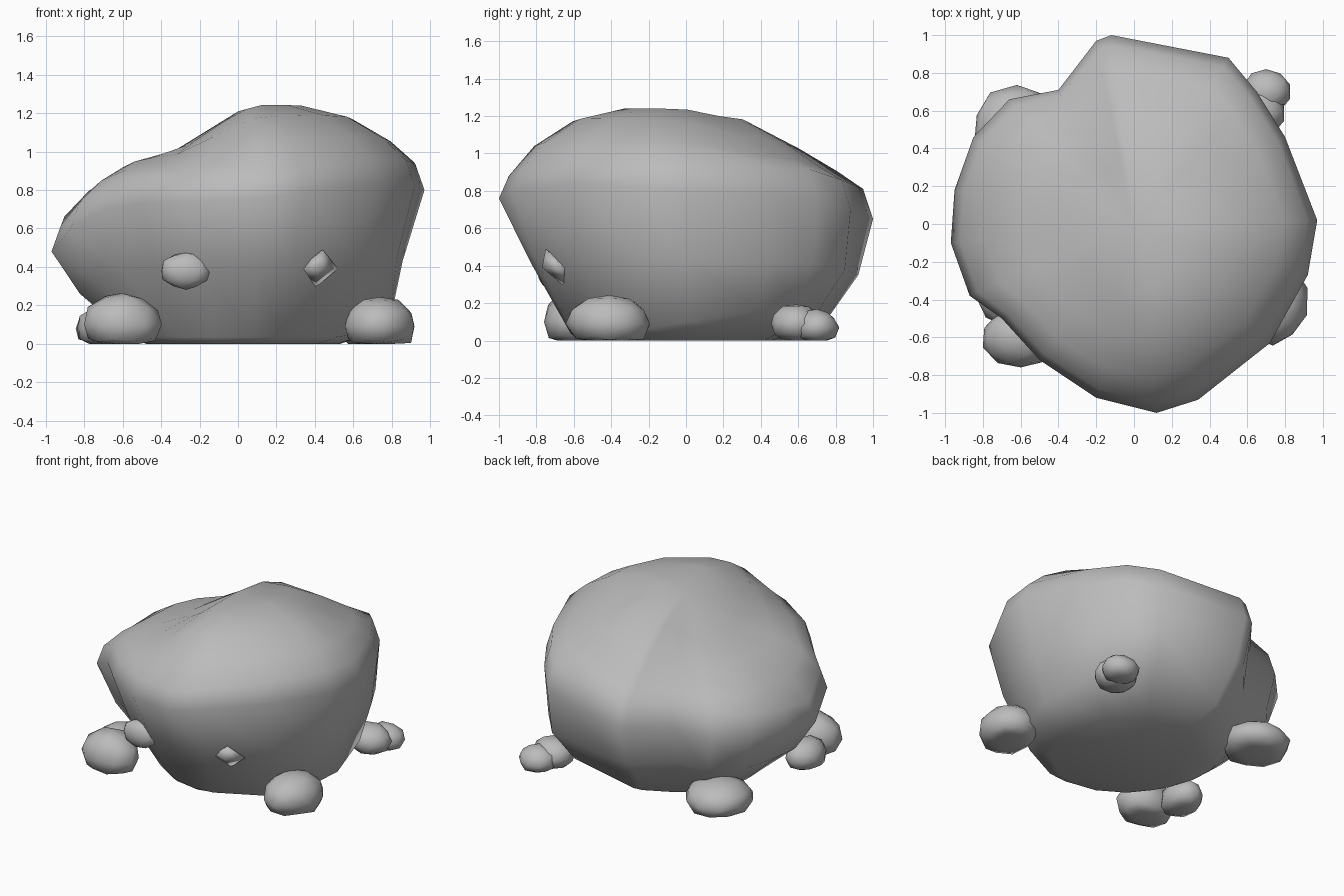
import bpy
import bmesh
import math
import random
from mathutils import Vector

random.seed(4)

default_cube = bpy.data.objects.get("Cube")
if default_cube:
    bpy.data.objects.remove(default_cube, do_unlink=True)

# Single stone colour
stone = bpy.data.materials.new("stone_grey")
stone.use_nodes = True
GREY = (0.5, 0.5, 0.5, 1)
stone.diffuse_color = GREY
stone.node_tree.nodes["Principled BSDF"].inputs["Base Color"].default_value = GREY


def finish(bm, name, angle):
    """Turn a bmesh into a shaded object with the stone material."""
    bmesh.ops.recalc_face_normals(bm, faces=bm.faces)
    mesh = bpy.data.meshes.new(name)
    bm.to_mesh(mesh)
    bm.free()
    mesh.materials.append(stone)
    obj = bpy.data.objects.new(name, mesh)
    bpy.context.collection.objects.link(obj)
    bpy.ops.object.select_all(action='DESELECT')
    obj.select_set(True)
    bpy.context.view_layer.objects.active = obj
    bpy.ops.object.shade_smooth_by_angle(angle=math.radians(angle))
    return obj


# Widest outline of the boulder, clockwise from the right side
RIM = [
    (-.97, -.1, .48), (-.95, .18, .52), (-.85, .46, .54), (-.66, .66, .56),
    (-.4, .71, .6), (-.2, .97, .64), (-.12, 1, .65), (.5, .88, .7),
    (.65, .7, .76), (.8, .46, .78), (.97, .02, .8), (.92, -.27, .82),
    (.72, -.63, .83), (.34, -.93, .79), (.12, -1, .76), (-.2, -.92, .74),
    (-.5, -.72, .73), (-.7, -.5, .7), (-.87, -.38, .6),
]
BEVEL = .95


def crown(x, y):
    """Height of the top: a low shoulder rising to a high hump."""
    u = min(max((x + .4) / .54, 0), 1)
    ramp = .25 * u * u * (3 - 2 * u)
    return 1 + ramp - .05 * max(y, 0) - .45 * max(x, 0) * max(y, 0)


def upper_point(rim, t):
    """Dome ring above a steep bevel, growing rounder towards the peak."""
    x, y, z = rim
    k = t * (t + (1 - t) * .95 / math.hypot(x, y))
    px, py = x * k, y * k
    edge = z + .14 + .02 * y
    power = 3.2 - .7 * y + .4 * max(-x, 0)
    rise = max(crown(px, py) - edge, 0)
    return Vector((px, py, edge + rise * (1 - (t / BEVEL) ** power)))


def lower_point(rim, level):
    """Underside ring: tapering sides, then a base tilted up at the back left."""
    x, y, z = rim
    radius = math.hypot(x, y)
    side, back = x / radius, y / radius
    diagonal = max(0, (side + back) / math.sqrt(2))
    rounded = .3 * radius + .68
    if level == "middle":
        r = radius * (.86 + .02 * side + .05 * back + .12 * abs(side * back))
        h = z * .54
    elif level == "low":
        r = rounded * (.67 + .09 * side + .05 * back + .07 * diagonal)
        h = .035 + .13 * diagonal ** 2
    else:
        r = rounded * (.52 + .03 * side - .05 * back)
        h = 0
    return Vector((side * r, back * r, h))


# Boulder body: stacked rings joined into a shell
bm = bmesh.new()
rings = []
for level in ("base", "low", "middle"):
    rings.append([bm.verts.new(lower_point(r, level)) for r in RIM])
rings.append([bm.verts.new(r) for r in RIM])
for t in (BEVEL, .82, .62, .36):
    rings.append([bm.verts.new(upper_point(r, t)) for r in RIM])
count = len(RIM)
for a, b in zip(rings, rings[1:]):
    for i in range(count):
        j = (i + 1) % count
        bm.faces.new((a[i], a[j], b[j], b[i]))
bm.faces.new(rings[0])
peak = bm.verts.new((0, 0, crown(0, 0)))
for i in range(count):
    bm.faces.new((rings[-1][i], rings[-1][(i + 1) % count], peak))
finish(bm, "boulder_body", 85)


def pebble(bm, center, size, detail=2, rough=.07, grounded=True):
    """Add a rough rounded stone, optionally flattened on the ground."""
    made = bmesh.ops.create_icosphere(bm, subdivisions=detail, radius=1)
    for v in made["verts"]:
        p = v.co * random.uniform(1 - rough, 1 + rough * .4)
        v.co = Vector(center) + Vector([p[k] * size[k] for k in range(3)])
        if grounded:
            v.co.z = max(v.co.z, 0)


# Feet: one or two pebbles each, given as centre and radii
FEET = {
    "front_left_foot": [((.735, -.41, .09), (.19, .23, .16))],
    "front_right_foot": [((-.6, -.6, .1), (.21, .17, .17)),
                         ((-.71, -.36, .08), (.13, .17, .12))],
    "back_left_foot": [((.7, .7, .07), (.13, .12, .1)),
                       ((.65, .59, .09), (.15, .14, .11))],
    "back_right_foot": [((-.62, .51, .08), (.24, .23, .13))],
}
for name, stones in FEET.items():
    bm = bmesh.new()
    for center, size in stones:
        pebble(bm, center, size)
    finish(bm, name, 70)

# Right eye: a rounded stone set in the front
bm = bmesh.new()
pebble(bm, (-.27, -.73, .38), (.135, .07, .1), grounded=False)
finish(bm, "right_eye", 70)

# Left eye: a diamond-shaped stone leaning forward
bm = bmesh.new()
made = bmesh.ops.create_uvsphere(bm, u_segments=4, v_segments=2, radius=1)
for v in made["verts"]:
    x, y, z = v.co
    v.co = (.42 + .1 * x + .02 * z, -.7 + .07 * y + .04 * x - .05 * z, .39 + .1 * z)
finish(bm, "left_eye", 120)
